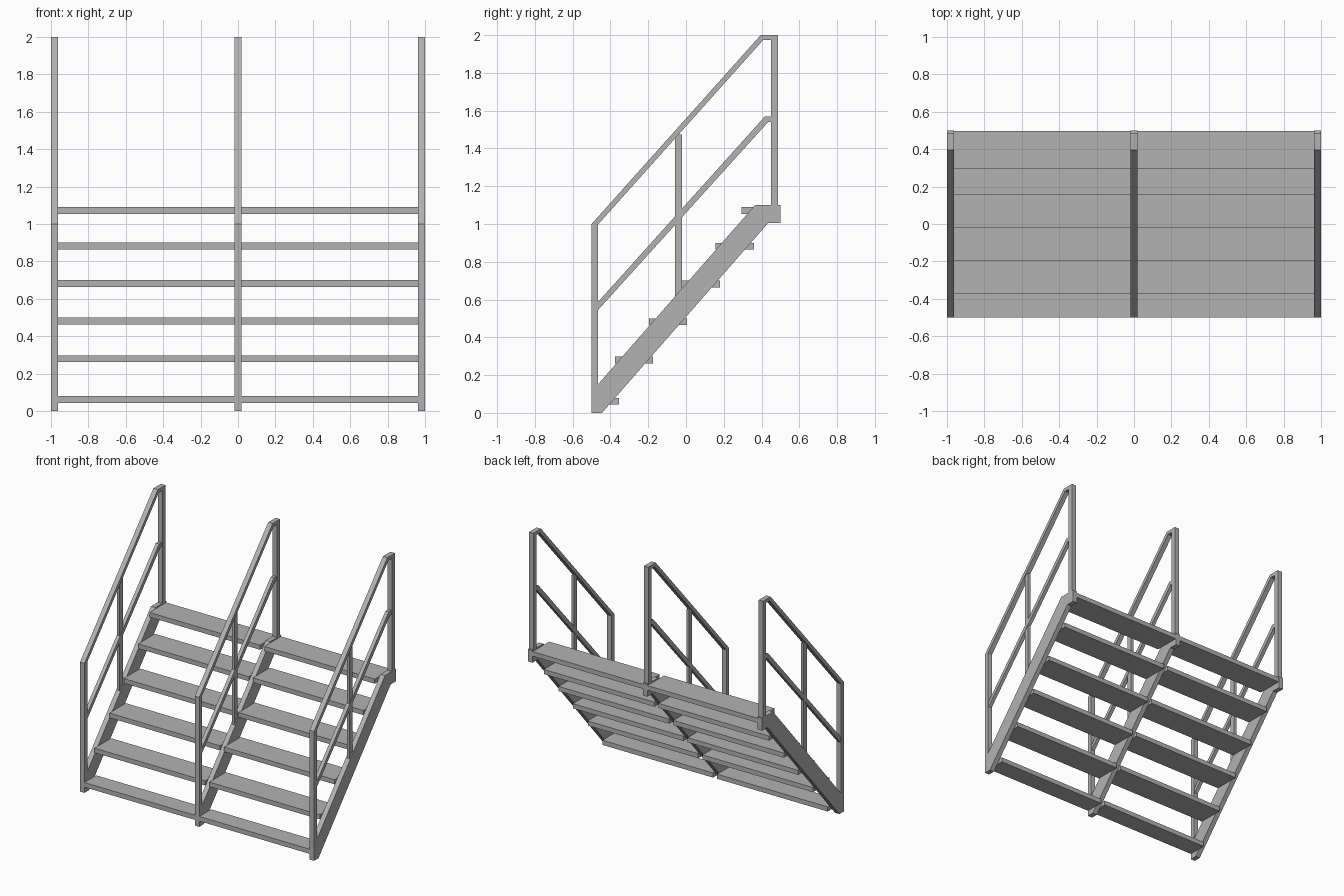
import bpy
import bmesh

cube = bpy.data.objects.get("Cube")
if cube:
    bpy.data.objects.remove(cube, do_unlink=True)

GREY = (0.45, 0.45, 0.45, 1.0)
steel = bpy.data.materials.new("grey_steel")
steel.use_nodes = True
steel.diffuse_color = GREY
steel.node_tree.nodes["Principled BSDF"].inputs["Base Color"].default_value = GREY


def plate(name, profile, x_mid, width):
    """Extrude a side profile of (y, z) points along x."""
    bm = bmesh.new()
    face = bm.faces.new([bm.verts.new((x_mid - width / 2, y, z)) for y, z in profile])
    grown = bmesh.ops.extrude_face_region(bm, geom=[face])["geom"]
    moved = [v for v in grown if isinstance(v, bmesh.types.BMVert)]
    bmesh.ops.translate(bm, verts=moved, vec=(width, 0, 0))
    bmesh.ops.recalc_face_normals(bm, faces=bm.faces[:])
    mesh = bpy.data.meshes.new(name)
    bm.to_mesh(mesh)
    bm.free()
    mesh.materials.append(steel)
    obj = bpy.data.objects.new(name, mesh)
    bpy.context.scene.collection.objects.link(obj)
    return obj


def box(name, y0, y1, z0, z1, x_mid, width):
    return plate(name, [(y0, z0), (y1, z0), (y1, z1), (y0, z1)], x_mid, width)


W = 0.038          # frame thickness
SIDE = 1 - W / 2   # centre of the outer frames

STRINGER = [(-0.5, 0), (-0.445, 0), (0.435, 1.005), (0.5, 1.005),
            (0.5, 1.1), (0.365, 1.1), (-0.5, 0.112)]
TOP_RAIL = [(-0.5, 1.0), (-0.5, 0.965), (-0.465, 0.998), (0.408, 1.973),
            (0.45, 1.973), (0.487, 2.0), (0.395, 2.0)]
MID_RAIL = [(-0.465, 0.545), (0.435, 1.54), (0.45, 1.54),
            (0.45, 1.57), (0.418, 1.57), (-0.465, 0.588)]

# Three identical frames: sloped beam, posts and rails
for side, x in (("right", -SIDE), ("middle", 0), ("left", SIDE)):
    plate(side + "_stringer", STRINGER, x, W)
    plate(side + "_handrail", TOP_RAIL, x, W)
    plate(side + "_mid_rail", MID_RAIL, x, 0.028)
    box(side + "_front_post", -0.5, -0.465, 0.1, 0.998, x, W)
    box(side + "_centre_post", -0.058, -0.02, 0.6, 1.475, x, 0.022)
    box(side + "_rear_post", 0.45, 0.487, 1.09, 2.0, x, W)

# Treads in both bays: front edge, back edge, top height
TREADS = [(-0.5, -0.355, 0.08), (-0.375, -0.175, 0.298), (-0.195, 0.005, 0.5),
          (-0.02, 0.18, 0.7), (0.157, 0.36, 0.9), (0.295, 0.497, 1.09)]
for i, (y0, y1, top) in enumerate(TREADS, 1):
    for side, x in (("right", -0.49), ("left", 0.49)):
        box(f"{side}_tread_{i}", y0, y1, top - 0.036, top, x, 0.944)
